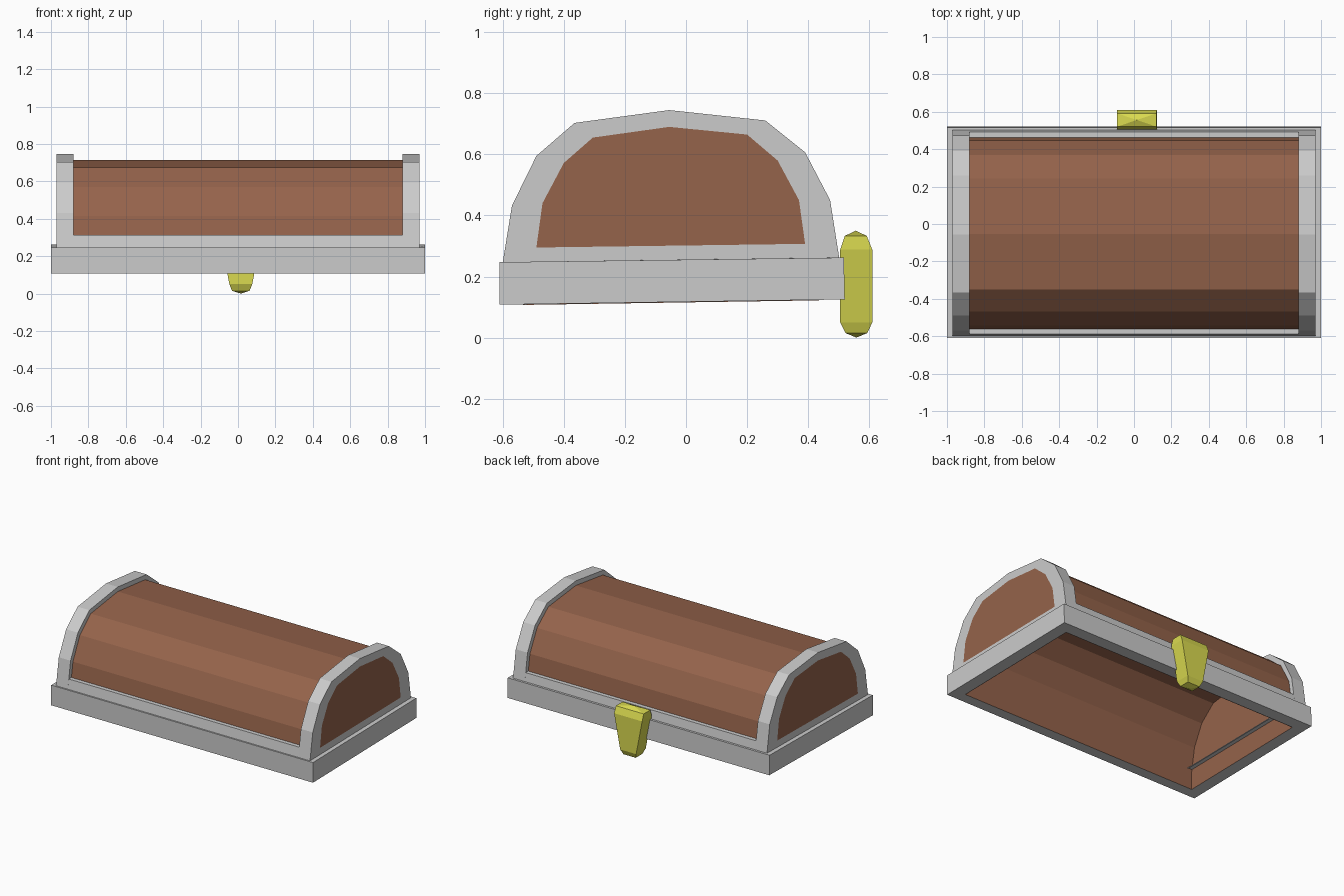
import bpy, bmesh

if "Cube" in bpy.data.objects:
    bpy.data.objects.remove(bpy.data.objects["Cube"])


def material(name, rgb):
    m = bpy.data.materials.new(name)
    m.diffuse_color = (*rgb, 1)
    m.use_nodes = True
    m.node_tree.nodes["Principled BSDF"].inputs["Base Color"].default_value = m.diffuse_color
    return m


WOOD = material("brown_wood", (0.30, 0.125, 0.07))
BRASS = material("yellow_brass", (0.70, 0.70, 0.08))

# Arch outlines as (y, z)
ARCH = [(-0.60, 0.247), (-0.57, 0.432), (-0.49, 0.595), (-0.365, 0.703), (-0.055, 0.745),
        (0.26, 0.711), (0.39, 0.607), (0.472, 0.45), (0.502, 0.26)]
PANEL = [(-0.49, 0.295), (-0.47, 0.44), (-0.40, 0.572), (-0.305, 0.655), (-0.055, 0.69),
         (0.20, 0.665), (0.30, 0.58), (0.37, 0.45), (0.39, 0.307)]


def scaled(profile, f):
    return [(-0.05 + (y + 0.05) * f, 0.11 + (z - 0.11) * f) for y, z in profile]


def at_x(x, profile):
    return [(x, y, z) for y, z in profile]


def loft(name, loops, mat=None, closed=True, cap_start=False, cap_end=False, inward=False):
    """Bridge successive loops of points; optionally cap the ends."""
    bm = bmesh.new()
    rings = [[bm.verts.new(p) for p in loop] for loop in loops]
    n = len(rings[0])
    for a, b in zip(rings, rings[1:]):
        for i in range(n if closed else n - 1):
            j = (i + 1) % n
            bm.faces.new((a[i], a[j], b[j], b[i]))
    if cap_start:
        bm.faces.new(rings[0])
    if cap_end:
        bm.faces.new(rings[-1])
    bmesh.ops.remove_doubles(bm, verts=bm.verts, dist=1e-5)
    bmesh.ops.recalc_face_normals(bm, faces=bm.faces)
    if inward:
        bmesh.ops.reverse_faces(bm, faces=bm.faces)
    me = bpy.data.meshes.new(name)
    bm.to_mesh(me)
    bm.free()
    if mat:
        me.materials.append(mat)
    ob = bpy.data.objects.new(name, me)
    bpy.context.collection.objects.link(ob)
    return ob


def rect(x, y0, y1, z0, z1):
    return [(-x, y0, z0), (x, y0, z0), (x, y1, z1), (-x, y1, z1)]


BARREL = scaled(ARCH, 0.95)
LINING = scaled(ARCH, 0.88)
OPEN0, OPEN1 = LINING[0][0], LINING[-1][0]

# Base rim: underside, outer walls and top ledge
loft("base_rim", [rect(0.915, OPEN0, OPEN1, 0.109, 0.124),
                  rect(1.0, -0.61, 0.52, 0.108, 0.125),
                  rect(1.0, -0.61, 0.517, 0.247, 0.262),
                  rect(0.95, -0.585, 0.49, 0.247, 0.262)])

# Arched end frames with flush wooden panels
for side, s in (("right", 1), ("left", -1)):
    loft(side + "_end_frame", [at_x(s * 0.88, BARREL), at_x(s * 0.88, ARCH),
                               at_x(s * 0.97, ARCH), at_x(s * 0.97, PANEL)])
    loft(side + "_end_panel", [at_x(s * 0.968, scaled(PANEL, 0.98)), at_x(s * 0.97, PANEL)],
         WOOD, cap_end=True)

# Long sills below the barrel
for side, pts in (("front", [(-0.60, 0.247), (-0.589, 0.313), (-0.55, 0.313)]),
                  ("back", [(0.502, 0.26), (0.492, 0.32), (0.455, 0.32)])):
    loft(side + "_sill", [at_x(-0.88, pts), at_x(0.88, pts)], closed=False)

# Barrel top
loft("barrel_top", [at_x(-0.88, BARREL), at_x(0.88, BARREL)], WOOD, closed=False)

# Hollow inside lining, open at the bottom
inner = [(OPEN0, 0.107)] + LINING + [(OPEN1, 0.122)]
loft("inside_lining", [at_x(-0.915, inner), at_x(0.915, inner)], WOOD,
     closed=False, cap_start=True, cap_end=True, inward=True)

# Tapered latch on the back: half width, y range and height per level
levels = [(0.0, 0.557, 0.557, 0.0), (0.047, 0.522, 0.594, 0.015), (0.061, 0.505, 0.61, 0.05),
          (0.107, 0.505, 0.61, 0.288), (0.106, 0.52, 0.592, 0.333), (0.0, 0.556, 0.556, 0.35)]
latch = loft("latch", [rect(w, y0, y1, z, z) for w, y0, y1, z in levels[1:-1]], BRASS)
bm = bmesh.new()
bm.from_mesh(latch.data)
ends = bmesh.ops.holes_fill(bm, edges=[e for e in bm.edges if e.is_boundary])["faces"]
for v in bmesh.ops.poke(bm, faces=ends)["verts"]:
    v.co.z = 0.35 if v.co.z > 0.2 else 0.0
bmesh.ops.recalc_face_normals(bm, faces=bm.faces)
bm.to_mesh(latch.data)
bm.free()
latch.location.x = 0.015
